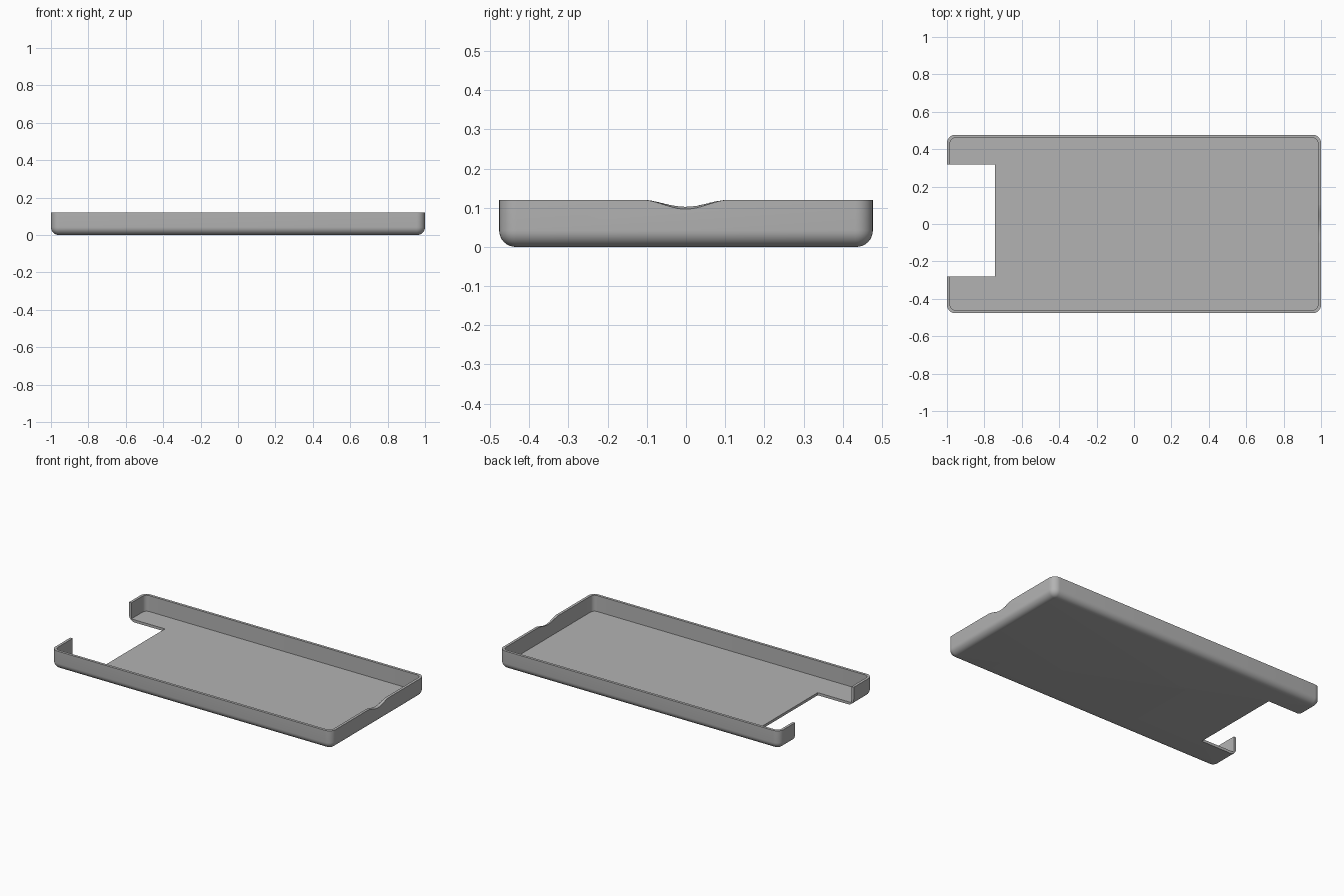
import bpy, bmesh
from math import sin, cos, pi

if "Cube" in bpy.data.objects:
    bpy.data.objects.remove(bpy.data.objects["Cube"])

HALF_X, HALF_Y, HEIGHT = 1.0, 0.477, 0.12
CORNER, FILLET, WALL, FLOOR = 0.045, 0.042, 0.017, 0.017

grey = bpy.data.materials.new("plain grey")
grey.use_nodes = True
colour = (0.45, 0.45, 0.45, 1)
grey.diffuse_color = colour
grey.node_tree.nodes["Principled BSDF"].inputs["Base Color"].default_value = colour


def rounded_ring(bm, inset, radius, z, steps=8):
    """Rounded rectangle of vertices, counter-clockwise from the +x +y corner."""
    ring = []
    for corner, (sx, sy) in enumerate([(1, 1), (-1, 1), (-1, -1), (1, -1)]):
        cx = sx * (HALF_X - inset - radius)
        cy = sy * (HALF_Y - inset - radius)
        for i in range(steps + 1):
            a = (corner + i / steps) * pi / 2
            ring.append(bm.verts.new((cx + radius * cos(a), cy + radius * sin(a), z)))
    return ring


def loft(bm, rings):
    """Skin a stack of rings and close both ends."""
    for low, high in zip(rings, rings[1:]):
        for i in range(len(low)):
            j = (i + 1) % len(low)
            bm.faces.new((low[i], low[j], high[j], high[i]))
    bm.faces.new(rings[0][::-1])
    bm.faces.new(rings[-1])
    bmesh.ops.recalc_face_normals(bm, faces=bm.faces)


def finish(name, bm):
    mesh = bpy.data.meshes.new(name)
    bm.to_mesh(mesh)
    bm.free()
    mesh.materials.append(grey)
    obj = bpy.data.objects.new(name, mesh)
    bpy.context.collection.objects.link(obj)
    return obj


# Tray: filleted underside, straight outer wall, rim, inner wall and floor
bm = bmesh.new()
rings = []
for i in range(9):
    a = i / 8 * pi / 2
    inset = FILLET * (1 - sin(a))
    rings.append(rounded_ring(bm, inset, CORNER - inset, FILLET * (1 - cos(a))))
rings.append(rounded_ring(bm, 0, CORNER, HEIGHT))
rings.append(rounded_ring(bm, WALL, CORNER - WALL, HEIGHT))
rings.append(rounded_ring(bm, WALL, CORNER - WALL, FLOOR))
loft(bm, rings)
tray = finish("tray", bm)

# Rectangular opening through the floor and wall at the -x end
bm = bmesh.new()
bmesh.ops.create_cube(bm, size=1)
x0, x1, y0, y1 = -1.1, -0.743, -0.281, 0.317
bmesh.ops.scale(bm, vec=(x1 - x0, y1 - y0, 1), verts=bm.verts)
bmesh.ops.translate(bm, vec=((x0 + x1) / 2, (y0 + y1) / 2, 0), verts=bm.verts)
opening = finish("end_opening_cutter", bm)

# Shallow wavy finger notch in the +x wall, deeper on the outside
bm = bmesh.new()
profiles = []
for x, depth in ((0.96, 0.01), (1.02, 0.031)):
    ring = [bm.verts.new((x, -0.115, 0.2))]
    for i in range(25):
        y = -0.115 + 0.23 * i / 24
        z = HEIGHT + 0.0005 - depth * (1 + cos(pi * y / 0.115)) / 2
        ring.append(bm.verts.new((x, y, z)))
    ring.append(bm.verts.new((x, 0.115, 0.2)))
    profiles.append(ring)
loft(bm, profiles)
notch = finish("finger_notch_cutter", bm)

# Cut the tray and drop the cutters
bpy.context.view_layer.objects.active = tray
tray.select_set(True)
for cutter in (opening, notch):
    cutter.hide_render = True
    mod = tray.modifiers.new(cutter.name, "BOOLEAN")
    mod.operation, mod.solver, mod.object = "DIFFERENCE", "EXACT", cutter
    bpy.ops.object.modifier_apply(modifier=mod.name)
    bpy.data.objects.remove(cutter)

bpy.ops.object.shade_smooth_by_angle(angle=pi / 6)
